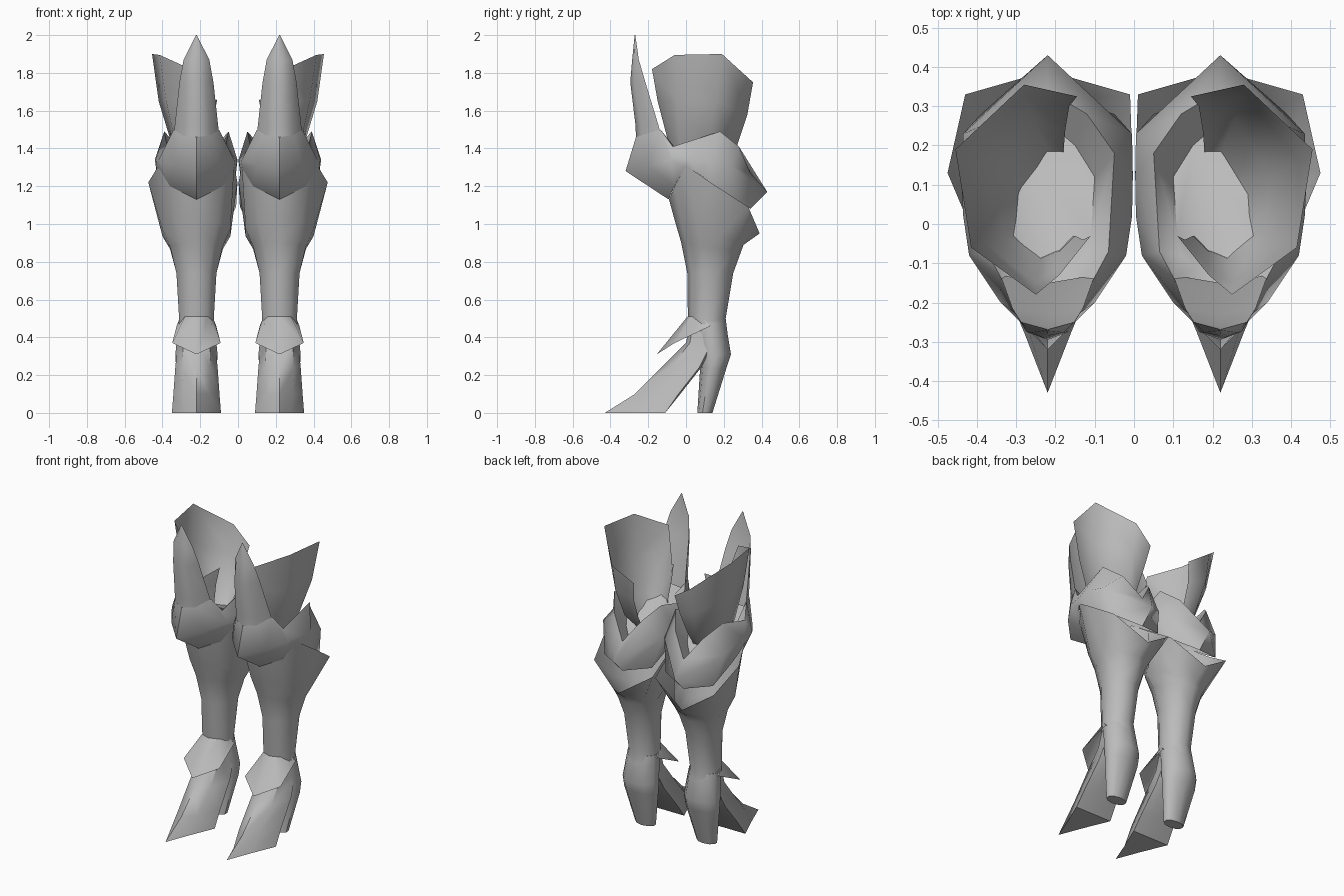
import bpy, bmesh, math

grey = bpy.data.materials.new("plate_grey")
grey.diffuse_color = (0.5, 0.5, 0.5, 1)
CX = 0.22  # leg centre line


def finish(name, bm, side, angle):
    bmesh.ops.remove_doubles(bm, verts=bm.verts, dist=0.0005)
    for v in bm.verts:
        v.co.x = max(v.co.x, 0.003) * side  # legs meet at the middle without crossing
    bm.normal_update()
    bmesh.ops.recalc_face_normals(bm, faces=bm.faces)
    bm.normal_update()
    # shells must face away from the leg axis
    out = 0
    mid_y = sum(v.co.y for v in bm.verts) / len(bm.verts)
    for f in bm.faces:
        c = f.calc_center_median()
        out += f.calc_area() * (f.normal.x * (c.x - side * 0.23) + f.normal.y * (c.y - mid_y))
    if out < 0:
        bmesh.ops.reverse_faces(bm, faces=bm.faces)
    bm.normal_update()
    me = bpy.data.meshes.new(name)
    bm.to_mesh(me)
    bm.free()
    me.materials.append(grey)
    ob = bpy.data.objects.new(name, me)
    bpy.context.collection.objects.link(ob)
    bpy.ops.object.select_all(action='DESELECT')
    ob.select_set(True)
    bpy.context.view_layer.objects.active = ob
    bpy.ops.object.shade_smooth_by_angle(angle=math.radians(angle))


def grid(bm, rows, closed):
    vs = [[bm.verts.new(p) for p in r] for r in rows]
    n = len(rows[0])
    for a, b in zip(vs, vs[1:]):
        for i in range(n if closed else n - 1):
            j = (i + 1) % n
            bm.faces.new((a[i], a[j], b[j], b[i]))
    return vs


def loft(name, halves, cap_first=False, cap_last=False, angle=50):
    """Half rings run front to back beside the leg centre, then mirror to full rings."""
    for side, tag in ((1, "right"), (-1, "left")):
        rings = []
        for h in halves:
            full = list(h) + [(-u, y, z) for u, y, z in h[-2:0:-1]]
            rings.append([(CX + u, y, z) for u, y, z in full])
        bm = bmesh.new()
        vs = grid(bm, rings, True)
        if cap_first:
            bm.faces.new(vs[0])
        if cap_last:
            bm.faces.new(vs[-1])
        finish(f"{name}_{tag}", bm, side, angle)


def level(z, hw, front, back, zb=None):
    """Rounded half section, optionally sloping to another height at the back."""
    zb = z if zb is None else zb
    pts = []
    for i in range(6):
        a = math.pi * i / 5
        t = (1 - math.cos(a)) / 2
        pts.append((hw * min(1, math.sin(a) * 1.05), front + (back - front) * t, z + (zb - z) * t))
    return pts


# shin with a flared rim dipping to a point at the back
loft("shin", [
    level(0.42, 0.095, 0.03, 0.22),
    level(0.5, 0.092, 0.01, 0.21),
    level(0.74, 0.106, 0.007, 0.25),
    level(0.9, 0.14, -0.025, 0.29, 0.85),
    level(1.02, 0.18, -0.06, 0.305, 0.89),
    [(0, -0.09, 1.13), (0.14, -0.06, 1.2), (0.2, 0.0, 1.31),
     (0.255, 0.13, 1.22), (0.21, 0.33, 1.09), (0, 0.39, 0.95)],
], angle=65)

# pointed flap over the instep
loft("ankle_flap", [
    [(0, 0.008, 0.51), (0.06, 0.03, 0.51), (0.093, 0.1, 0.49), (0.06, 0.14, 0.46), (0, 0.15, 0.46)],
    [(0, -0.155, 0.31), (0.128, -0.06, 0.37), (0.105, 0.13, 0.46), (0.05, 0.15, 0.46), (0, 0.16, 0.46)],
], angle=65)

# wedge foot ending in a flat triangular sole
loft("foot", [
    [(0, -0.43, 0), (0.06, -0.276, 0), (0.13, -0.11, 0), (0.06, -0.11, 0), (0, -0.11, 0)],
    [(0, -0.27, 0.1), (0.07, -0.2, 0.1), (0.122, -0.04, 0.1), (0.06, -0.03, 0.1), (0, -0.03, 0.1)],
    [(0, -0.13, 0.24), (0.075, -0.08, 0.24), (0.112, 0.07, 0.24), (0.06, 0.08, 0.24), (0, 0.08, 0.24)],
    [(0, 0.0, 0.37), (0.07, 0.02, 0.37), (0.1, 0.13, 0.36), (0.06, 0.17, 0.38), (0, 0.18, 0.4)],
    [(0, 0.02, 0.48), (0.06, 0.04, 0.48), (0.09, 0.12, 0.48), (0.06, 0.17, 0.48), (0, 0.18, 0.48)],
], True, True, angle=42)

# tapering heel
loft("heel", [
    level(0, 0.065, 0.06, 0.14),
    level(0.24, 0.108, 0.075, 0.215),
    level(0.31, 0.112, 0.06, 0.238),
    level(0.48, 0.094, 0.03, 0.21),
], True, True)

# knee guard wrapping round into a pointed collar at the back
loft("knee_guard", [
    [(0, -0.092, 1.13), (0.14, -0.062, 1.2), (0.2, -0.005, 1.3), (0.21, 0.06, 1.27),
     (0.2, 0.13, 1.22), (0.17, 0.28, 1.12), (0, 0.34, 1.08)],
    [(0, -0.32, 1.28), (0.12, -0.2, 1.31), (0.2, -0.08, 1.34), (0.215, 0.02, 1.34),
     (0.22, 0.12, 1.34), (0.215, 0.23, 1.31), (0, 0.43, 1.17)],
    [(0, -0.265, 1.46), (0.075, -0.232, 1.47), (0.12, -0.135, 1.5), (0.155, -0.07, 1.41),
     (0.17, 0.18, 1.49), (0.1, 0.28, 1.41), (0, 0.34, 1.27)],
    [(0, -0.15, 1.42), (0.06, -0.11, 1.42), (0.1, -0.08, 1.39), (0.11, -0.03, 1.37),
     (0.12, 0.12, 1.34), (0.07, 0.2, 1.30), (0, 0.26, 1.22)],
], False, True, angle=65)

# tall spike rising from the knee
spike = [(1.46, 0.122, -0.265, -0.13), (1.52, 0.115, -0.267, -0.145), (1.75, 0.09, -0.295, -0.215),
         (1.87, 0.068, -0.285, -0.25), (2.0, 0.002, -0.272, -0.268)]
loft("knee_spike", [[(0, f, z), (w * 0.6, f + (b - f) * 0.25, z), (w, b, z), (0, b - 0.02 * w / 0.12, z)]
                    for z, w, f, b in spike], True, True)

# thigh plate: flared bowl open on the inner side
top = [(0.11, -0.03, 1.66), (0.19, -0.13, 1.6), (0.25, -0.18, 1.82), (0.415, -0.06, 1.895),
       (0.455, 0.19, 1.9), (0.28, 0.355, 1.75), (0.145, 0.325, 1.66)]
mid = [(0.13, -0.04, 1.55), (0.19, -0.11, 1.54), (0.25, -0.15, 1.65), (0.38, -0.05, 1.65),
       (0.42, 0.16, 1.65), (0.28, 0.325, 1.58), (0.165, 0.3, 1.54)]
low = [(0.15, -0.03, 1.42), (0.19, -0.07, 1.42), (0.24, -0.09, 1.42), (0.33, -0.03, 1.42),
       (0.35, 0.12, 1.42), (0.255, 0.265, 1.4), (0.175, 0.24, 1.4)]
base = [(0.16, -0.03, 1.32), (0.19, -0.06, 1.32), (0.23, -0.07, 1.32), (0.275, -0.03, 1.32),
        (0.27, 0.06, 1.31), (0.22, 0.18, 1.3), (0.18, 0.18, 1.3)]
for side, tag in ((1, "right"), (-1, "left")):
    bm = bmesh.new()
    grid(bm, [top, mid, low, base], False)
    finish(f"thigh_plate_{tag}", bm, side, 70)
